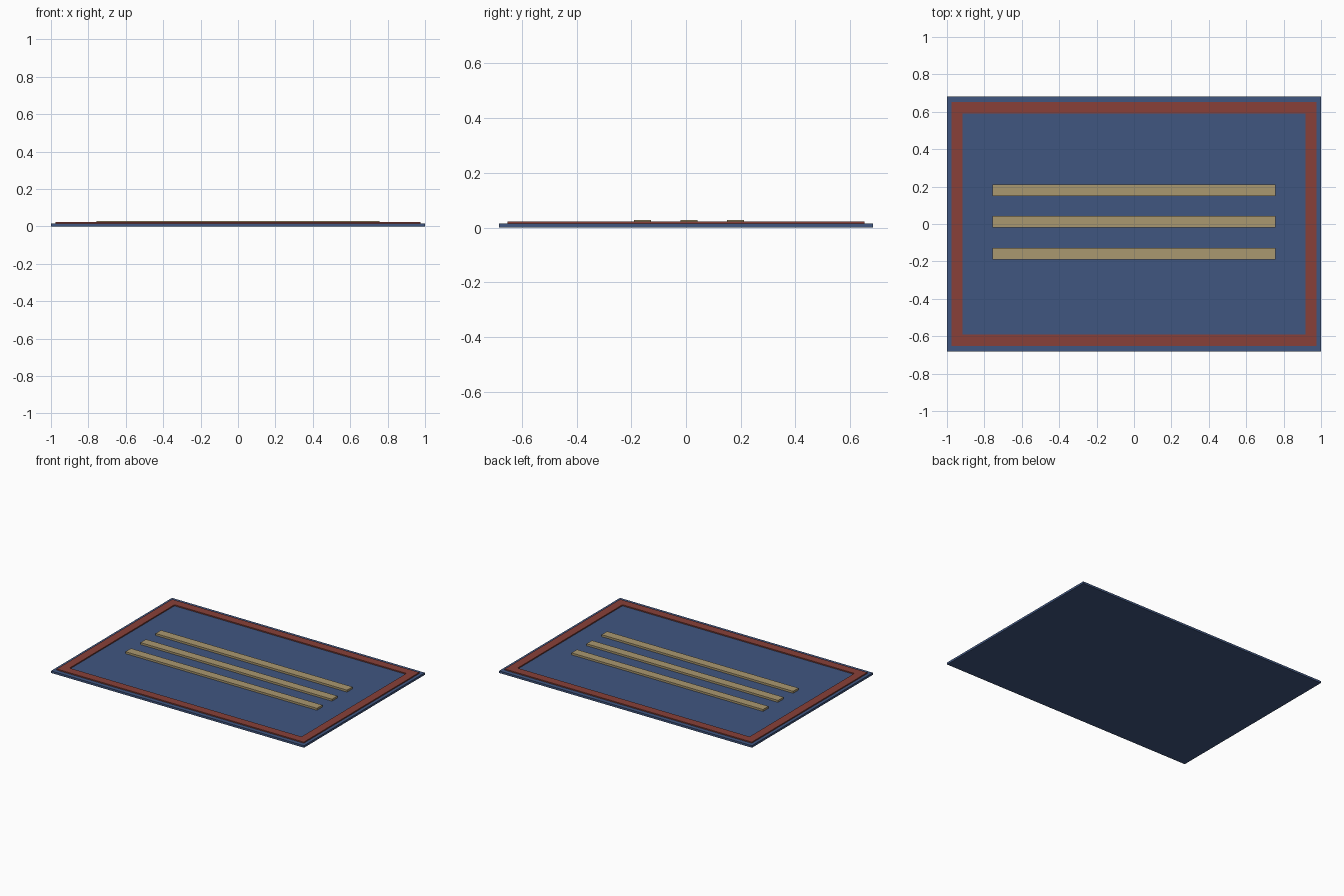
import bpy, bmesh

if "Cube" in bpy.data.objects:
    bpy.data.objects.remove(bpy.data.objects["Cube"])


def material(name, rgb):
    m = bpy.data.materials.new(name)
    m.diffuse_color = (*[(c / 255 / 12.92 if c <= 10 else ((c / 255 + 0.055) / 1.055) ** 2.4) for c in rgb], 1)
    m.use_nodes = True
    m.node_tree.nodes["Principled BSDF"].inputs["Base Color"].default_value = m.diffuse_color
    return m


blue = material("woven blue", (64, 86, 128))
red = material("border red", (136, 64, 56))
tan = material("stripe tan", (170, 152, 112))


def finish(name, bm, mat):
    me = bpy.data.meshes.new(name)
    bmesh.ops.recalc_face_normals(bm, faces=bm.faces)
    bm.to_mesh(me)
    bm.free()
    me.materials.append(mat)
    ob = bpy.data.objects.new(name, me)
    bpy.context.collection.objects.link(ob)
    return ob


def slab(name, hx, hy, z0, z1, mat, y=0.0):
    bm = bmesh.new()
    bmesh.ops.create_cube(bm, size=1)
    for v in bm.verts:
        v.co = (v.co.x * 2 * hx, y + v.co.y * 2 * hy, z0 if v.co.z < 0 else z1)
    return finish(name, bm, mat)


def frame(name, hx, hy, width, z0, z1, mat):
    # mitred rectangular ring, extruded upward
    bm = bmesh.new()
    corners = [(-1, -1), (1, -1), (1, 1), (-1, 1)]
    outer = [bm.verts.new((sx * hx, sy * hy, z0)) for sx, sy in corners]
    inner = [bm.verts.new((sx * (hx - width), sy * (hy - width), z0)) for sx, sy in corners]
    for i in range(4):
        j = (i + 1) % 4
        bm.faces.new((outer[i], outer[j], inner[j], inner[i]))
    top = bmesh.ops.extrude_face_region(bm, geom=bm.faces[:])["geom"]
    for v in top:
        if isinstance(v, bmesh.types.BMVert):
            v.co.z = z1
    return finish(name, bm, mat)


# rug body
slab("rug_base", 1.0, 0.683, 0.0, 0.0145, blue)

# raised border band
frame("rug_border", 0.977, 0.652, 0.06, 0.0145, 0.0225, red)

# three raised stripes
for i in range(3):
    slab(f"rug_stripe_{i + 1}", 0.757, 0.031, 0.0145, 0.0285, tan, y=0.011 + (i - 1) * 0.17)
